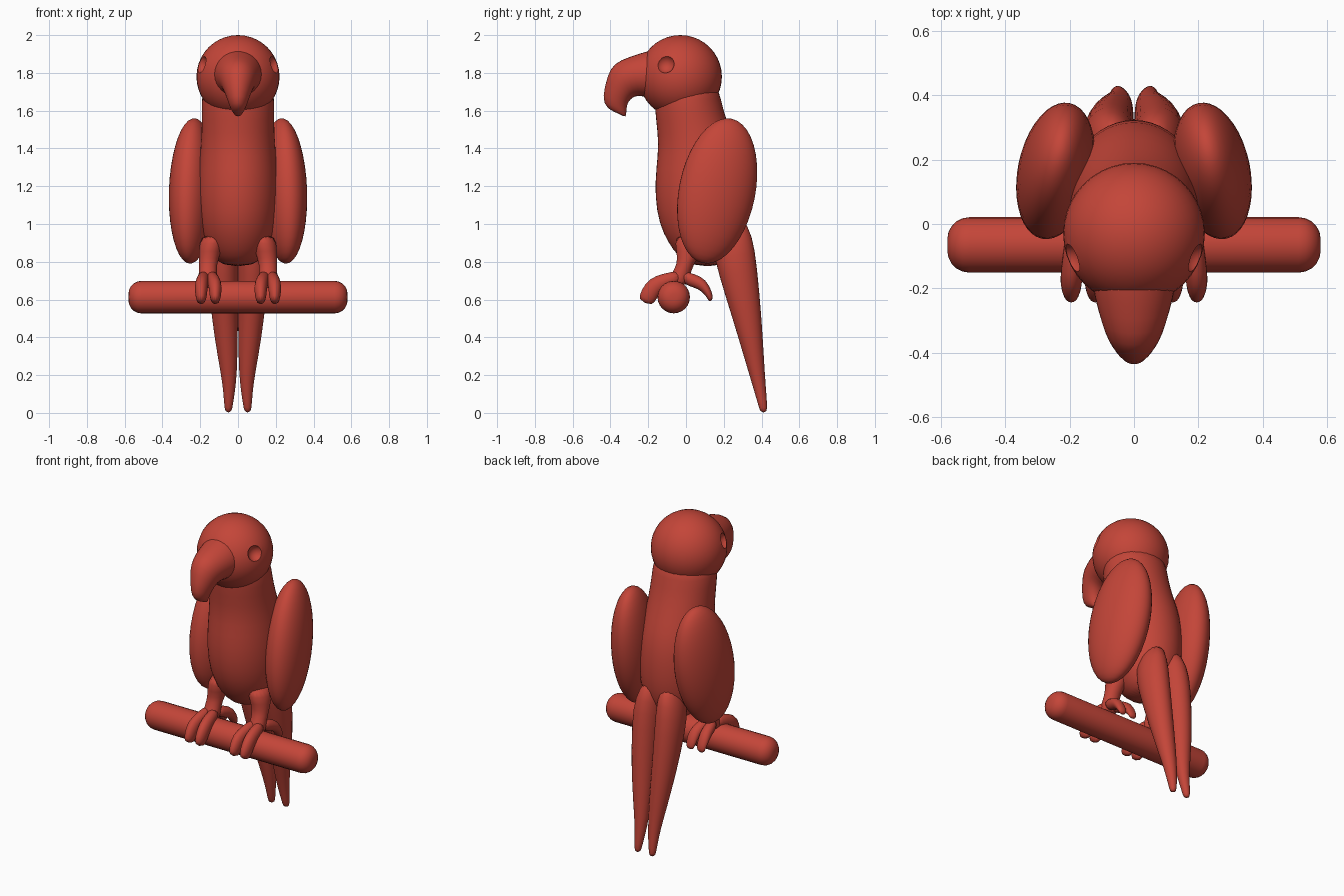
import bpy, bmesh
from math import sin, cos, pi

if "Cube" in bpy.data.objects:
    bpy.data.objects.remove(bpy.data.objects["Cube"])

red = bpy.data.materials.new("red")
red.diffuse_color = (0.55, 0.06, 0.04, 1)
red.use_nodes = True
red.node_tree.nodes["Principled BSDF"].inputs["Base Color"].default_value = red.diffuse_color


def finish(ob, name, mirror=False, subdiv=0):
    ob.name = name
    ob.data.materials.append(red)
    if mirror:
        m = ob.modifiers.new("mirror", 'MIRROR')
        m.use_mirror_merge = False
    if subdiv:
        ob.modifiers.new("smooth", 'SUBSURF').levels = subdiv
        ob.modifiers["smooth"].render_levels = subdiv
    for p in ob.data.polygons:
        p.use_smooth = True
    return ob


def loft(name, rings, mirror=False, n=16):
    """Skin elliptical rings; each ring = (y, z) of two opposite points, x centre, x radius."""
    bm = bmesh.new()
    loops = []
    for ya, za, yb, zb, xc, rx in rings:
        cy, cz, hy, hz = (ya + yb) / 2, (za + zb) / 2, (ya - yb) / 2, (za - zb) / 2
        loops.append([bm.verts.new((xc + rx * sin(2 * pi * i / n),
                                    cy + hy * cos(2 * pi * i / n),
                                    cz + hz * cos(2 * pi * i / n))) for i in range(n)])
    for a, b in zip(loops, loops[1:]):
        for i in range(n):
            j = (i + 1) % n
            bm.faces.new((a[i], a[j], b[j], b[i]))
    bm.faces.new(loops[0])
    bm.faces.new(loops[-1])
    bmesh.ops.recalc_face_normals(bm, faces=bm.faces)
    me = bpy.data.meshes.new(name)
    bm.to_mesh(me)
    bm.free()
    ob = bpy.data.objects.new(name, me)
    bpy.context.collection.objects.link(ob)
    return finish(ob, name, mirror, 1)


def ball(loc, scale, rot=(0, 0, 0), seg=40):
    bpy.ops.mesh.primitive_uv_sphere_add(segments=seg, ring_count=seg // 2, radius=1,
                                         location=loc, rotation=rot)
    ob = bpy.context.object
    ob.scale = scale
    bpy.ops.object.transform_apply(location=True, rotation=True, scale=True)
    return ob


# Body and neck
body = [(1.78, -.16, .16, .18), (1.66, -.17, .185, .195), (1.55, -.16, .215, .192),
        (1.42, -.145, .265, .197), (1.3, -.16, .31, .21), (1.15, -.168, .328, .217),
        (1.0, -.145, .325, .205), (.9, -.095, .3, .175), (.83, -.045, .26, .135),
        (.775, .03, .2, .08)]
loft("body", [(f, z, b, z, 0, rx) for z, f, b, rx in body], n=24)

# Head with hollow eye sockets
head = finish(ball((0, -.03, 1.78), (.22, .22, .22)), "head")
eyes = ball((.207, -.112, 1.849), (.05, .05, .05), seg=20)
eyes.name = "eye_cutter"
eyes.modifiers.new("mirror", 'MIRROR')
eyes.hide_render = True
eyes.hide_viewport = False
eyes.display_type = 'WIRE'
cut = head.modifiers.new("eyes", 'BOOLEAN')
cut.object = eyes
cut.operation = 'DIFFERENCE'
cut.solver = 'EXACT'
bpy.context.view_layer.objects.active = head
bpy.ops.object.modifier_apply(modifier="eyes")
bpy.data.objects.remove(eyes)
bpy.ops.object.select_all(action='DESELECT')
head.select_set(True)
bpy.ops.object.shade_smooth_by_angle(angle=0.6)

# Hooked beak
loft("beak", [(-.05, 1.96, -.08, 1.62, 0, .145), (-.19, 1.922, -.19, 1.665, 0, .135),
              (-.30, 1.888, -.25, 1.68, 0, .112), (-.385, 1.853, -.285, 1.668, 0, .092),
              (-.418, 1.785, -.305, 1.643, 0, .075), (-.445, 1.67, -.312, 1.625, 0, .053),
              (-.425, 1.61, -.315, 1.59, 0, .036), (-.345, 1.58, -.318, 1.562, 0, .012)])

# Folded wings
finish(ball((.243, .165, 1.175), (.118, .205, .39), (-.2, 0, .2)), "wings", True)

# Twin tail feathers
loft("tail_feathers", [(.14, .97, .30, 1.05, .06, .05), (.14, .87, .355, .94, .075, .085),
                       (.165, .75, .378, .78, .08, .085), (.245, .5, .402, .5, .07, .071),
                       (.305, .3, .413, .3, .055, .054), (.35, .15, .422, .15, .045, .036),
                       (.38, .05, .43, .05, .05, .024), (.393, 0, .43, 0, .051, .018)], True)

# Legs
loft("legs", [(-.07, .95, .12, .95, .13, .07), (-.05, .85, .08, .85, .15, .06),
              (-.045, .785, .04, .785, .16, .047), (-.09, .72, .02, .72, .16, .05),
              (-.09, .67, .01, .67, .16, .05)], True)

# Toes gripping the perch, two in front and two behind
front = [(-.02, .76, -.02, .68), (-.12, .74, -.10, .66), (-.195, .715, -.14, .63),
         (-.24, .65, -.155, .6), (-.255, .595, -.18, .565)]
back = [(-.03, .76, -.02, .68), (.05, .735, .05, .66), (.105, .71, .08, .645),
        (.14, .64, .112, .61), (.145, .6, .122, .585)]
for side, path in (("front", front), ("back", back)):
    for label, x0, x1 in (("inner", .14, .12), ("outer", .18, .195)):
        loft(f"{side}_{label}_toes",
             [(*p, x0 + (x1 - x0) * min(1, i / 2), r)
              for i, (p, r) in enumerate(zip(path, (.034, .036, .036, .033, .022)))], True, 12)

# Perch with rounded ends
bpy.ops.mesh.primitive_cylinder_add(vertices=24, radius=.086, depth=1.16,
                                    location=(0, -.065, .613), rotation=(0, pi / 2, 0))
perch = finish(bpy.context.object, "perch")
bev = perch.modifiers.new("round_ends", 'BEVEL')
bev.width = .068
bev.segments = 5
bev.limit_method = 'ANGLE'
bev.angle_limit = 1.0
